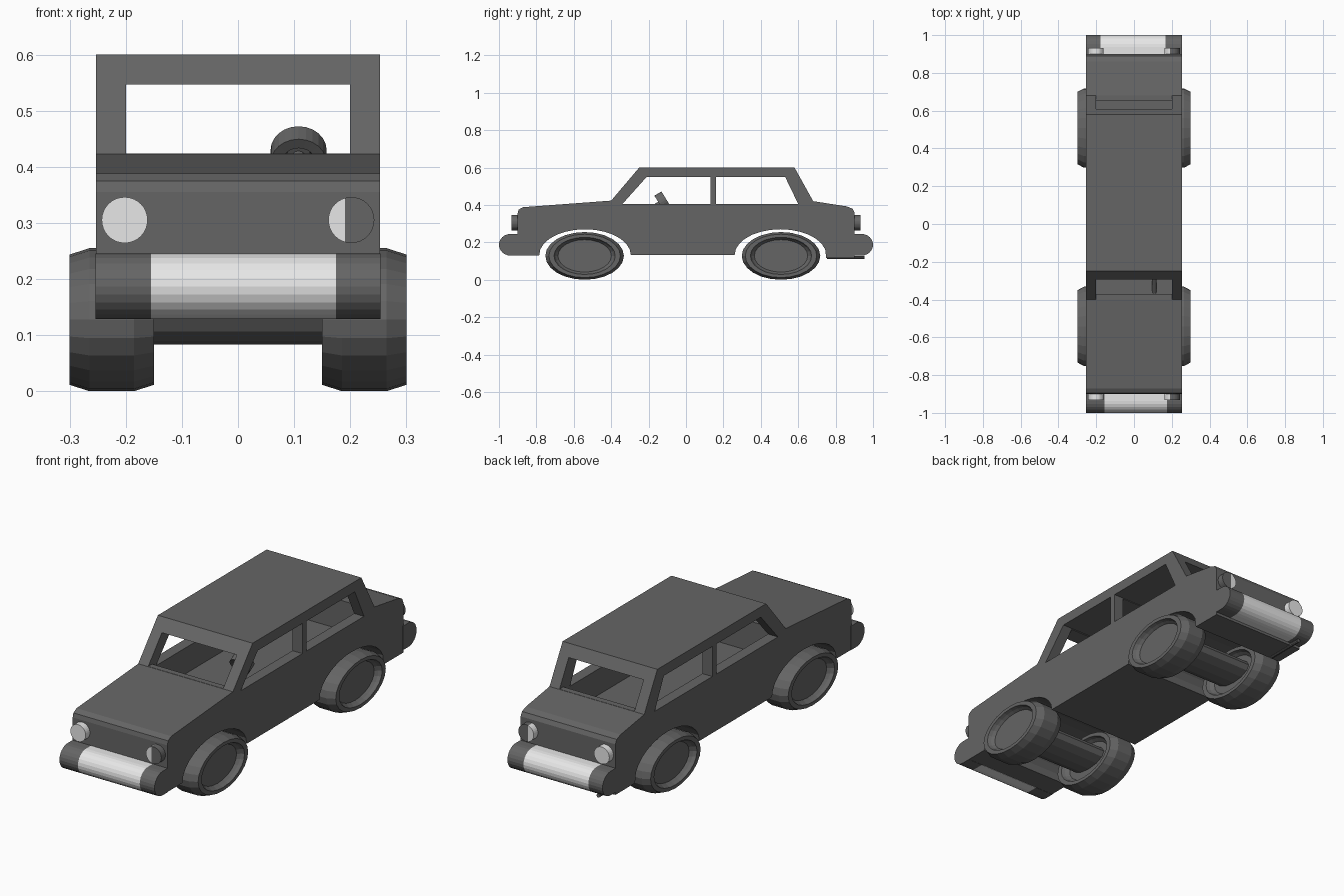
import bpy, bmesh, math
from mathutils import Matrix, Vector

if "Cube" in bpy.data.objects:
    bpy.data.objects.remove(bpy.data.objects["Cube"])


def material(name, v):
    m = bpy.data.materials.new(name)
    m.diffuse_color = (v, v, v, 1)
    m.use_nodes = True
    m.node_tree.nodes["Principled BSDF"].inputs["Base Color"].default_value = m.diffuse_color
    return m


DARK = material("dark grey", 0.13)
LIGHT = material("light grey", 0.8)


def finish(name, bm):
    bmesh.ops.recalc_face_normals(bm, faces=bm.faces[:])
    me = bpy.data.meshes.new(name)
    bm.to_mesh(me)
    bm.free()
    ob = bpy.data.objects.new(name, me)
    bpy.context.collection.objects.link(ob)
    me.materials.append(DARK)
    me.materials.append(LIGHT)
    return ob


def paint_between(bm, lo, hi):
    # cut at x = lo and x = hi, and make the faces between them light
    for x in (lo, hi):
        bmesh.ops.bisect_plane(bm, geom=bm.verts[:] + bm.edges[:] + bm.faces[:],
                               plane_co=(x, 0, 0), plane_no=(1, 0, 0))
    for f in bm.faces:
        f.material_index = int(lo < f.calc_center_median().x < hi)


def prism(name, pts, half, light=None):
    # side profile (y, z) extruded across x
    bm = bmesh.new()
    f = bm.faces.new([bm.verts.new((-half, y, z)) for y, z in pts])
    r = bmesh.ops.extrude_face_region(bm, geom=[f])
    bmesh.ops.translate(bm, vec=(2 * half, 0, 0),
                        verts=[v for v in r["geom"] if isinstance(v, bmesh.types.BMVert)])
    if light:
        paint_between(bm, *light)
    return finish(name, bm)


def lathe(name, profile, pos, axis=(1, 0, 0), scale=(1, 1, 1), n=24, light=None):
    # profile (along axis, radius) spun around the axis
    bm = bmesh.new()
    rings = [[bm.verts.new((a, r * math.cos(2 * math.pi * i / n), r * math.sin(2 * math.pi * i / n)))
              for i in range(n)] for a, r in profile]
    for p, q in zip(rings, rings[1:]):
        for i in range(n):
            j = (i + 1) % n
            bm.faces.new((p[i], p[j], q[j], q[i]))
    bm.faces.new(rings[0][::-1])
    bm.faces.new(rings[-1])
    rot = Vector(axis).to_track_quat('X', 'Z').to_matrix().to_4x4()
    bm.transform(Matrix.Translation(pos) @ Matrix.Diagonal((*scale, 1)) @ rot)
    if light:
        paint_between(bm, *light)
    return finish(name, bm)


def arch(cy, z0, z1):
    # wheel arch outline, running from the back to the front
    pts = [(cy + 0.245 * math.cos(math.pi * i / 14), 0.132 + 0.138 * math.sin(math.pi * i / 14))
           for i in range(15)]
    pts[0], pts[-1] = (pts[0][0], z0), (pts[-1][0], z1)
    return pts


# Body shell: full silhouette with wheel arches
outline = [(-0.9, 0.13), (-0.9, 0.355), (-0.895, 0.375), (-0.87, 0.388), (-0.40, 0.423),
           (-0.25, 0.6), (0.58, 0.6), (0.68, 0.42), (0.86, 0.392), (0.89, 0.38),
           (0.9, 0.36), (0.9, 0.116)]
outline += arch(0.505, 0.116, 0.132) + arch(-0.54, 0.132, 0.13)
body = prism("car_body", outline, 0.253)

# Hollow cabin with open front and rear screens, and side windows
cutters = [
    prism("cabin_cutter", [(-0.37, 0.28), (-0.37, 0.424), (-0.45, 0.424), (-0.45, 0.547),
                           (0.75, 0.547), (0.75, 0.421), (0.65, 0.421), (0.65, 0.28)], 0.2),
    prism("front_window_cutter", [(-0.34, 0.405), (-0.21, 0.55), (0.13, 0.55), (0.13, 0.405)], 0.4),
    prism("rear_window_cutter", [(0.16, 0.405), (0.16, 0.55), (0.53, 0.55), (0.60, 0.405)], 0.4),
]
bpy.context.view_layer.objects.active = body
for c in cutters:
    c.hide_render = True
    mod = body.modifiers.new("cut", 'BOOLEAN')
    mod.operation = 'DIFFERENCE'
    mod.solver = 'EXACT'
    mod.object = c
    bpy.ops.object.modifier_apply(modifier=mod.name)
    bpy.data.objects.remove(c)

# Wheels and axles, flattened in height
tyre = [(0.18, 0.66), (0.165, 0.74), (0.15, 0.78), (0.15, 0.91), (0.185, 1), (0.265, 1),
        (0.30, 0.91), (0.30, 0.78), (0.285, 0.74), (0.272, 0.68)]
for end, y in (("front", -0.542), ("rear", 0.508)):
    for side, s in (("right", 1), ("left", -1)):
        lathe(f"{end}_{side}_wheel", tyre, (0, y, 0.1275), (s, 0, 0), (1, 0.21, 0.1275))
    lathe(f"{end}_axle", [(-0.19, 1), (0.19, 1)], (0, y, 0.13), scale=(1, 0.11, 0.047), n=12)

# Bumpers and round lamps at both ends
for end, s, lo, hi in (("front", -1, -0.155, 0.175), ("rear", 1, -0.178, 0.168)):
    arc = [(s * (0.938 + 0.062 * math.cos(a)), 0.187 + 0.058 * math.sin(a))
           for a in (math.pi * (i / 12 - 0.5) for i in range(13))]
    prism(f"{end}_bumper", [(s * 0.895, 0.129)] + arc + [(s * 0.895, 0.245)], 0.254, (lo, hi))
    for side, x in (("right", 0.202), ("left", -0.202)):
        lathe(f"{end}_{side}_lamp", [(-0.01, 0.041), (0.032, 0.041)], (x, s * 0.9, 0.305),
              (0, s, 0), n=32, light=(-0.3, 0.191))

# Steering wheel with column
tilt = (0, 0.85, 0.52)
lathe("steering_wheel", [(0, 0.022), (-0.02, 0.03), (-0.022, 0.05), (0.022, 0.05),
                         (0.02, 0.03), (0.005, 0.022)], (0.108, -0.124, 0.418), tilt)
lathe("steering_column", [(-0.28, 0.012), (0.003, 0.012)], (0.108, -0.124, 0.418), tilt, n=12)

# Exhaust pipe
lathe("exhaust_pipe", [(0, 0.009), (0.2, 0.009)], (-0.2, 0.755, 0.119), (0, 1, 0), n=10)
